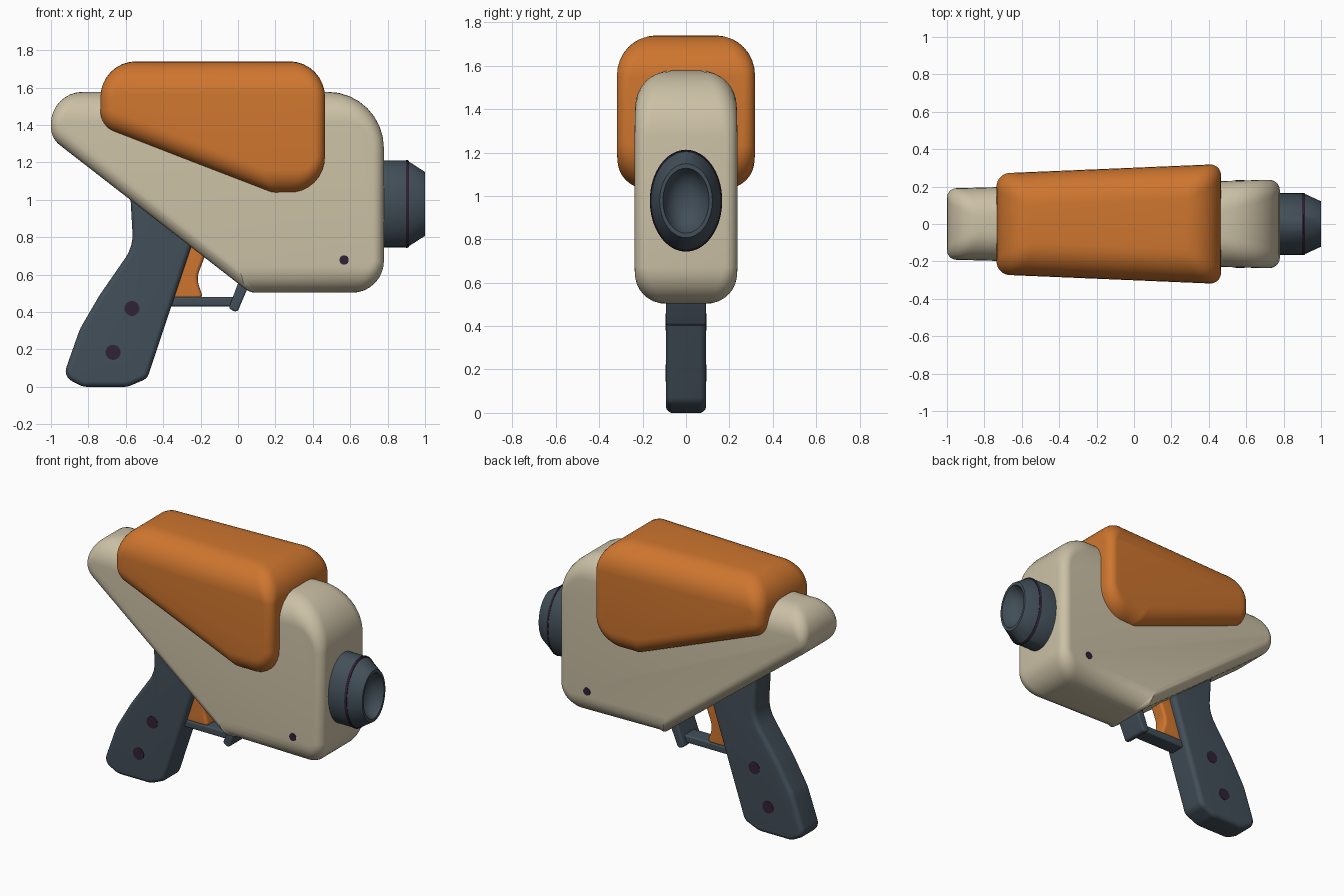
import bpy, bmesh, math
from mathutils import Vector
from mathutils.geometry import intersect_line_line_2d

cube = bpy.data.objects.get("Cube")
if cube:
    bpy.data.objects.remove(cube, do_unlink=True)


def material(name, rgb):
    m = bpy.data.materials.new(name)
    m.use_nodes = True
    m.diffuse_color = (*rgb, 1)
    m.node_tree.nodes["Principled BSDF"].inputs["Base Color"].default_value = (*rgb, 1)
    return m


CREAM = material("warm cream", (0.60, 0.53, 0.38))
ORANGE = material("orange", (0.62, 0.18, 0.028))
SLATE = material("slate grey", (0.055, 0.078, 0.10))
PLUM = material("dark plum", (0.03, 0.016, 0.036))


def finish(name, bm, mat, angle=32):
    bmesh.ops.recalc_face_normals(bm, faces=bm.faces)
    me = bpy.data.meshes.new(name)
    bm.to_mesh(me)
    bm.free()
    ob = bpy.data.objects.new(name, me)
    bpy.context.collection.objects.link(ob)
    me.materials.append(mat)
    bpy.ops.object.select_all(action='DESELECT')
    ob.select_set(True)
    bpy.context.view_layer.objects.active = ob
    bpy.ops.object.shade_smooth_by_angle(angle=math.radians(angle))
    return ob


def skin(rings, caps=True):
    """Join rings of points with quads and close both ends."""
    bm = bmesh.new()
    loops = [[bm.verts.new(p) for p in ring] for ring in rings]
    n = len(loops[0])
    for a, b in zip(loops, loops[1:]):
        for i in range(n):
            j = (i + 1) % n
            bm.faces.new((a[i], a[j], b[j], b[i]))
    if caps:
        bm.faces.new(loops[0])
        bm.faces.new(loops[-1])
    return bm


def outline(corners, insets, k, grow, seg):
    """Rounded side profile, each edge moved in by its inset times k.
    Yields x, z and the local bevel size."""
    n = len(corners)
    pts = [Vector(c[:2]) for c in corners]
    dirs = [(pts[(i + 1) % n] - pts[i]).normalized() for i in range(n)]
    normals = [Vector((d.y, -d.x)) for d in dirs]
    result = []
    for i in range(n):
        h = i - 1
        turn = math.atan2(dirs[h].cross(dirs[i]), dirs[h].dot(dirs[i]))
        d0, d1 = insets[h], insets[i]
        if turn > 0:
            r = max(corners[i][2] - max(d0, d1) * k, 0.008)
        else:
            r = -corners[i][2] - d0 * k
        # arc centre: both edges moved in by inset + radius
        a = d0 * k + r - grow
        b = d1 * k + r - grow
        c = normals[h].dot(normals[i])
        det = 1 - c * c
        pa, pb = normals[h].dot(pts[i]) - a, normals[i].dot(pts[i]) - b
        centre = (normals[h] * (pa - c * pb) + normals[i] * (pb - c * pa)) / det
        start = math.atan2(normals[h].y, normals[h].x)
        for s in range(seg + 1):
            f = s / seg
            ang = start + turn * f
            p = centre + r * Vector((math.cos(ang), math.sin(ang)))
            result.append((p.x, p.y, d0 + (d1 - d0) * f))
    return result


def slab(name, corners, insets, width, mat, taper=0.0, grow=0.0, seg=8, steps=8):
    """Side profile thickened along y, with soft rims and a width taper along x."""
    if isinstance(insets, float):
        insets = [insets] * len(corners)
    levels = [(side, s / steps * math.pi / 2)
              for side in (-1, 1)
              for s in (range(steps, -1, -1) if side < 0 else range(steps + 1))]
    rings = []
    for side, t in levels:
        ring = outline(corners, insets, 1 - math.cos(t), grow, seg)
        rings.append([(x, side * (width + taper * x + grow - d * (1 - math.sin(t))), z)
                      for x, z, d in ring])
    return finish(name, skin(rings), mat)


def lathe(name, profile, mat, segments=64):
    """Oval turned part along x: y and z radii differ."""
    rings = []
    for x, r in profile:
        rings.append([(x, 0.165 * r * math.cos(a), 0.978 + 0.232 * r * math.sin(a))
                      for a in (2 * math.pi * i / segments for i in range(segments))])
    return finish(name, skin(rings), mat)


def disc(name, x, z, radius, half):
    """Painted dot showing on both sides."""
    rings = [[(x + radius * math.cos(2 * math.pi * i / 24), y,
               z + radius * math.sin(2 * math.pi * i / 24)) for i in range(24)]
             for y in (-half, half)]
    return finish(name, skin(rings), PLUM)


# Main shell: corners are x, z, radius, anticlockwise from the rear tip
body = [(-1.0, 1.329, 0.12), (0.064, 0.503, 0.10), (0.78, 0.503, 0.17),
        (0.78, 1.577, 0.30), (-1.0, 1.577, 0.17)]
body_rim = [0.07, 0.14, 0.06, 0.16, 0.05]
slab("body_shell", body, body_rim, 0.217, CREAM, taper=0.027)

# Panel seam: a thin band trimmed to a slightly grown shell
trim = slab("seam_trim", body, body_rim, 0.217, PLUM, taper=0.027, grow=0.003)
trim.hide_render = True
band = [(-0.414, 1.4), (-0.414, 1.084), (0.094, 0.708), (0.094, 0.4),
        (0.107, 0.4), (0.107, 0.718), (-0.401, 1.094), (-0.401, 1.4)]
seam = slab("panel_seam", [(x, z, 0.001) for x, z in band], 0.0005, 0.4, PLUM,
            seg=1, steps=1)
cut = seam.modifiers.new("trim", 'BOOLEAN')
cut.operation = 'INTERSECT'
cut.solver = 'EXACT'
cut.object = trim
bpy.context.view_layer.objects.active = seam
bpy.ops.object.modifier_apply(modifier=cut.name)
bpy.data.objects.remove(trim, do_unlink=True)

# Large saddle tank on top
tank = [(-0.735, 1.39, 0.12), (0.197, 1.033, 0.17), (0.465, 1.033, 0.20),
        (0.465, 1.74, 0.19), (-0.735, 1.74, 0.19)]
slab("top_tank", tank, [0.10, 0.13, 0.06, 0.18, 0.07], 0.301, ORANGE, taper=0.042)

# Grip
grip = [(-0.58, 1.10, 0.03), (-0.56, 0.75, 0.22), (-0.74, 0.49, 0.3),
        (-0.845, 0.31, 0.3), (-0.935, 0.055, 0.06), (-0.83, 0.0, 0.1),
        (-0.59, 0.0, 0.1), (-0.485, 0.045, 0.06), (-0.20, 0.90, 0.03)]
slab("grip", grip, 0.03, 0.092, SLATE)

# Trigger and guard
trigger = [(-0.40, 0.47, 0.02), (-0.185, 0.47, 0.02), (-0.222, 0.58, 0.12),
           (-0.165, 0.73, 0.02), (-0.25, 0.82, 0.02)]
slab("trigger", trigger, 0.02, 0.05, ORANGE)
slab("guard_bar", [(-0.42, 0.43, 0.01), (0.0, 0.43, 0.01), (0.0, 0.48, 0.01),
                   (-0.42, 0.48, 0.01)], 0.012, 0.055, SLATE)
slab("guard_post", [(-0.05, 0.42, 0.015), (-0.005, 0.395, 0.02), (0.065, 0.56, 0.01),
                    (0.01, 0.58, 0.01)], 0.01, 0.092, SLATE)

# Nozzle with a hollow muzzle, and its dark ring
lathe("nozzle", [(0.74, 1.0), (0.905, 1.0), (1.0, 0.735), (1.0, 0.645), (0.97, 0.58),
                 (0.94, 0.46), (0.922, 0.3), (0.915, 0.12), (0.914, 0.01)], SLATE)
lathe("nozzle_ring", [(0.899, 0.98), (0.899, 1.012), (0.907, 1.012), (0.914, 0.99),
                      (0.914, 0.95)], PLUM)

# Screw dots
disc("body_screw", 0.567, 0.678, 0.025, 0.236)
disc("upper_grip_screw", -0.567, 0.419, 0.04, 0.095)
disc("lower_grip_screw", -0.668, 0.184, 0.04, 0.095)
